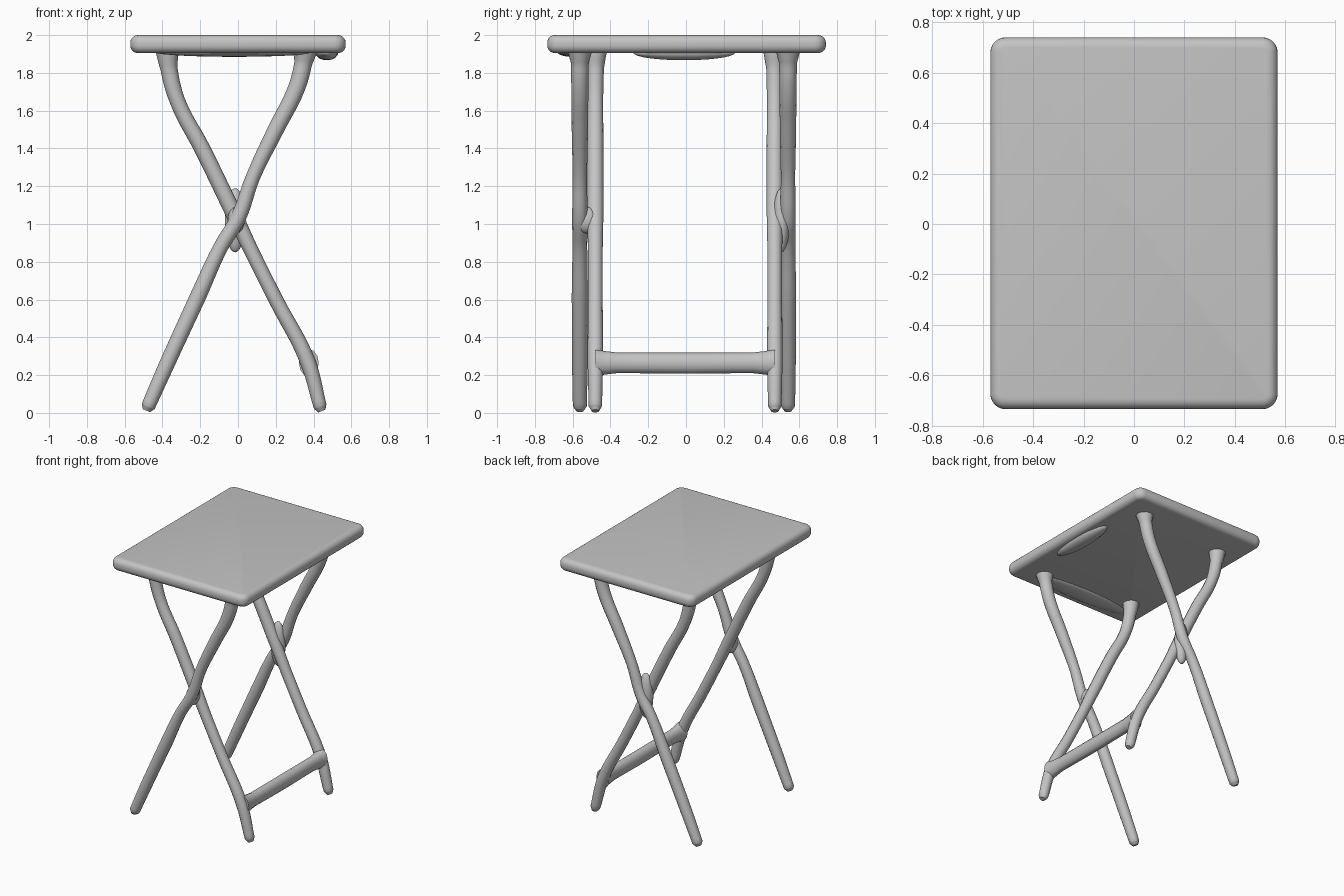
import bpy, bmesh, math
from mathutils import Vector

cube = bpy.data.objects.get("Cube")
if cube:
    bpy.data.objects.remove(cube, do_unlink=True)

grey = bpy.data.materials.new("plain grey")
grey.use_nodes = True
grey.diffuse_color = (0.55, 0.55, 0.55, 1)
bsdf = grey.node_tree.nodes["Principled BSDF"]
bsdf.inputs["Base Color"].default_value = grey.diffuse_color
bsdf.inputs["Roughness"].default_value = 0.7


def finish(obj):
    obj.data.materials.clear()
    obj.data.materials.append(grey)
    for face in obj.data.polygons:
        face.use_smooth = True
    return obj


def limb(name, points, thickness):
    """Rounded tube through (x, y, z, relative radius) points."""
    curve = bpy.data.curves.new(name, "CURVE")
    curve.dimensions = "3D"
    curve.bevel_depth = thickness
    curve.bevel_resolution = 4
    curve.resolution_u = 6
    curve.use_fill_caps = True
    spline = curve.splines.new("BEZIER")
    spline.bezier_points.add(len(points) - 1)
    for bp, (x, y, z, r) in zip(spline.bezier_points, points):
        bp.co = (x, y, z)
        bp.radius = r
        bp.handle_left_type = bp.handle_right_type = "AUTO"
    temp = bpy.data.objects.new(name, curve)
    bpy.context.collection.objects.link(temp)
    mesh = bpy.data.meshes.new_from_object(
        temp.evaluated_get(bpy.context.evaluated_depsgraph_get()))
    bpy.data.objects.remove(temp, do_unlink=True)
    obj = bpy.data.objects.new(name, mesh)
    bpy.context.collection.objects.link(obj)
    return finish(obj)


def blob(name, centre, size):
    """Smooth ellipsoid with the given half sizes."""
    bm = bmesh.new()
    bmesh.ops.create_uvsphere(bm, u_segments=24, v_segments=14, radius=1)
    bmesh.ops.scale(bm, vec=size, verts=bm.verts)
    bmesh.ops.translate(bm, vec=centre, verts=bm.verts)
    mesh = bpy.data.meshes.new(name)
    bm.to_mesh(mesh)
    bm.free()
    obj = bpy.data.objects.new(name, mesh)
    bpy.context.collection.objects.link(obj)
    return finish(obj)


# Table top: slab with rounded corners and a soft rim
bm = bmesh.new()
bmesh.ops.create_cube(bm, size=1)
bmesh.ops.scale(bm, vec=(1.14, 1.475, 0.095), verts=bm.verts)
bmesh.ops.translate(bm, vec=(0, 0.003, 1.9525), verts=bm.verts)
uprights = [e for e in bm.edges
            if abs(e.verts[0].co.z - e.verts[1].co.z) > 0.05]
bmesh.ops.bevel(bm, geom=uprights, offset=0.06, segments=6,
                profile=0.5, affect="EDGES")
rims = [e for e in bm.edges
        if abs(e.verts[0].co.z - e.verts[1].co.z) < 0.001]
bmesh.ops.bevel(bm, geom=rims, offset=0.04, segments=5,
                profile=0.5, affect="EDGES")
mesh = bpy.data.meshes.new("table_top")
bm.to_mesh(mesh)
bm.free()
top = bpy.data.objects.new("table_top", mesh)
bpy.context.collection.objects.link(top)
finish(top)
bpy.context.view_layer.objects.active = top
top.select_set(True)
bpy.ops.object.shade_smooth_by_angle(angle=math.radians(40))

# Sagging lip under the left edge and a shallow swell under the slab
blob("underside_lip", (0.47, -0.01, 1.907), (0.06, 0.27, 0.04))
blob("underside_swell", (-0.02, -0.6, 1.91), (0.42, 0.08, 0.025))

# Crossed legs: (x, z, relative radius), foot to top
outer_path = [(-0.485, 0.012, 0.5), (-0.475, 0.035, 0.9), (-0.38, 0.25, 1.0),
              (-0.21, 0.62, 1.05), (-0.09, 0.88, 0.95), (0.0, 1.03, 1.0),
              (0.08, 1.25, 0.92), (0.2, 1.5, 1.05), (0.31, 1.72, 1.1),
              (0.345, 1.85, 1.15), (0.355, 1.92, 1.6)]
inner_path = [(0.445, 0.01, 0.5), (0.435, 0.035, 0.85), (0.37, 0.27, 1.0),
              (0.2, 0.6, 0.95), (0.07, 0.86, 0.95), (-0.03, 1.07, 1.05),
              (-0.19, 1.4, 1.05), (-0.32, 1.65, 1.0), (-0.365, 1.82, 1.1),
              (-0.375, 1.92, 1.5)]
for side, y_out, y_in in (("front", -0.562, -0.48), ("back", 0.54, 0.47)):
    limb(side + "_outer_leg", [(x, y_out, z, r) for x, z, r in outer_path], 0.041)
    limb(side + "_inner_leg", [(x, y_in, z, r) for x, z, r in inner_path], 0.041)

# Joints where the legs cross
blob("front_pivot", (-0.01, -0.525, 1.02), (0.045, 0.06, 0.07))
blob("back_pivot_web", (-0.015, 0.505, 1.02), (0.055, 0.045, 0.17))

# Stretcher between the inner legs, flaring into them
limb("stretcher", [(0.375, -0.48, 0.265, 1.35), (0.375, -0.43, 0.265, 1.15),
                   (0.375, -0.36, 0.265, 1.0), (0.375, 0.0, 0.263, 1.03),
                   (0.375, 0.35, 0.265, 1.0), (0.375, 0.42, 0.265, 1.15),
                   (0.375, 0.47, 0.265, 1.35)], 0.054)
# Slim the stretcher across its width
bar = bpy.data.objects["stretcher"]
for v in bar.data.vertices:
    v.co.x = 0.375 + (v.co.x - 0.375) * 0.72
